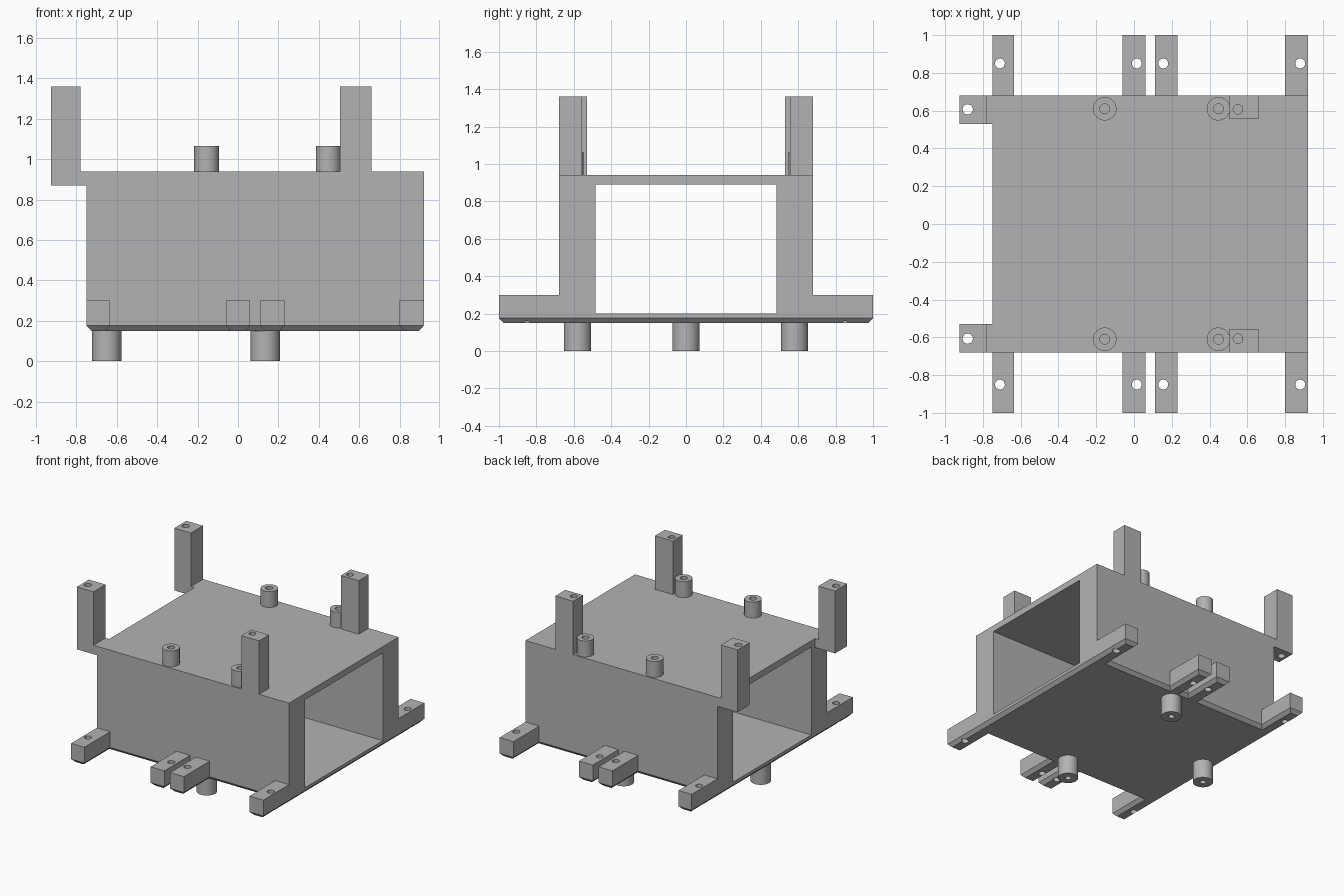
import bpy, bmesh, math
from mathutils import Matrix, Vector

cube = bpy.data.objects.get("Cube")
if cube:
    bpy.data.objects.remove(cube, do_unlink=True)

grey = bpy.data.materials.new("matte grey")
grey.use_nodes = True
grey.diffuse_color = (0.45, 0.45, 0.45, 1)
grey.node_tree.nodes["Principled BSDF"].inputs["Base Color"].default_value = grey.diffuse_color

X0, X1, Y = -0.75, 0.92, 0.68        # main box footprint
BASE, RIM, ROOF, TOP = 0.15, 0.30, 0.94, 1.36
TUNNEL = 0.485                       # half width of the opening


def prism(bm, points, offset):
    """Extrude a flat polygon by an offset; return its starting face."""
    start = bm.faces.new([bm.verts.new(p) for p in points])
    grown = bmesh.ops.extrude_face_region(bm, geom=[start], use_keep_orig=True)
    verts = [g for g in grown["geom"] if isinstance(g, bmesh.types.BMVert)]
    bmesh.ops.translate(bm, verts=verts, vec=offset)
    bmesh.ops.recalc_face_normals(bm, faces=bm.faces)
    return start


def box(bm, x, y, z):
    corners = [(x[0], y[0], z[0]), (x[1], y[0], z[0]), (x[1], y[1], z[0]), (x[0], y[1], z[0])]
    prism(bm, corners, (0, 0, z[1] - z[0]))


def cylinder(bm, x, y, r, z0, z1, sides=40):
    bmesh.ops.create_cone(bm, cap_ends=True, segments=sides, radius1=r, radius2=r,
                          depth=z1 - z0, matrix=Matrix.Translation((x, y, (z0 + z1) / 2)))


def finish(name, bm, cutter=None):
    """Turn a bmesh into an object, cutting away the cutter bmesh."""
    def make(label, source):
        mesh = bpy.data.meshes.new(label)
        source.to_mesh(mesh)
        source.free()
        mesh.materials.append(grey)
        obj = bpy.data.objects.new(label, mesh)
        bpy.context.collection.objects.link(obj)
        return obj

    obj = make(name, bm)
    bpy.ops.object.select_all(action="DESELECT")
    bpy.context.view_layer.objects.active = obj
    obj.select_set(True)
    if cutter:
        tool = make(name + "_cutter", cutter)
        tool.hide_render = True
        cut = obj.modifiers.new("cut", "BOOLEAN")
        cut.operation, cut.solver, cut.object = "DIFFERENCE", "EXACT", tool
        bpy.ops.object.modifier_apply(modifier=cut.name)
        bpy.data.objects.remove(tool, do_unlink=True)
    bpy.ops.object.shade_smooth_by_angle(angle=math.radians(30))


# Base tray: one outline with mounting tabs, chamfered underneath
tabs = [(X0, -0.635), (-0.06, 0.06), (0.11, 0.23), (0.80, X1)]
front = []
for a, b in tabs:
    front += [(a, -Y), (a, -1), (b, -1), (b, -Y)]
front = front[1:-1]                  # end tabs are flush with the box
outline = front + [(x, -y) for x, y in reversed(front)]
chamfer = 0.026
bm = bmesh.new()
bottom = prism(bm, [(x, y, BASE + chamfer) for x, y in outline], (0, 0, RIM - BASE - chamfer))
bmesh.ops.inset_region(bm, faces=[bottom], thickness=0.024, use_even_offset=True)
for v in bottom.verts:
    v.co.z = BASE

# Tunnel floor and screw holes through the tabs
cut = bmesh.new()
box(cut, (-1.2, 1.2), (-TUNNEL, TUNNEL), (0.2, 0.5))
for x in (-0.71, 0.015, 0.155, 0.88):
    for side in (-1, 1):
        cylinder(cut, x, side * 0.85, 0.026, 0, 0.5)
finish("base_tray", bm, cut)

# Walls and roof as an arch profile run along the box
arch = [(Y, RIM), (Y, ROOF), (-Y, ROOF), (-Y, RIM),
        (-TUNNEL, RIM), (-TUNNEL, 0.89), (TUNNEL, 0.89), (TUNNEL, RIM)]
bm = bmesh.new()
prism(bm, [(X0, y, z) for y, z in arch], (X1 - X0, 0, 0))
finish("walls_and_roof", bm)

for label, side in (("front", -1), ("back", 1)):
    # Overhanging post with a foot joined to the box end
    profile = [(-0.925, 0.87), (X0, 0.87), (X0, ROOF), (-0.78, ROOF), (-0.78, TOP), (-0.925, TOP)]
    bm, cut = bmesh.new(), bmesh.new()
    prism(bm, [(x, side * 0.53, z) for x, z in profile], (0, side * 0.15, 0))
    cylinder(cut, -0.88, side * 0.607, 0.027, 0.5, 1.6)
    finish(label + "_overhanging_post", bm, cut)

    # Roof post
    bm, cut = bmesh.new(), bmesh.new()
    box(bm, (0.505, 0.66), sorted((side * 0.557, side * Y)), (ROOF, TOP))
    cylinder(cut, 0.55, side * 0.607, 0.025, 1.1, 1.6)
    finish(label + "_roof_post", bm, cut)

    # Roof standoffs
    for place, x in (("middle", -0.155), ("outer", 0.447)):
        bm, cut = bmesh.new(), bmesh.new()
        cylinder(bm, x, side * 0.61, 0.062, ROOF, 1.065)
        cylinder(cut, x, side * 0.61, 0.026, 0.955, 1.2)
        finish(f"{label}_{place}_standoff", bm, cut)

# Three hollow feet
for label, x, y in (("end", -0.65, 0), ("front", 0.135, -0.58), ("back", 0.135, 0.58)):
    bm, cut = bmesh.new(), bmesh.new()
    cylinder(bm, x, y, 0.073, 0, BASE)
    cylinder(cut, x, y, 0.022, -0.1, 0.13)
    finish(label + "_foot", bm, cut)
